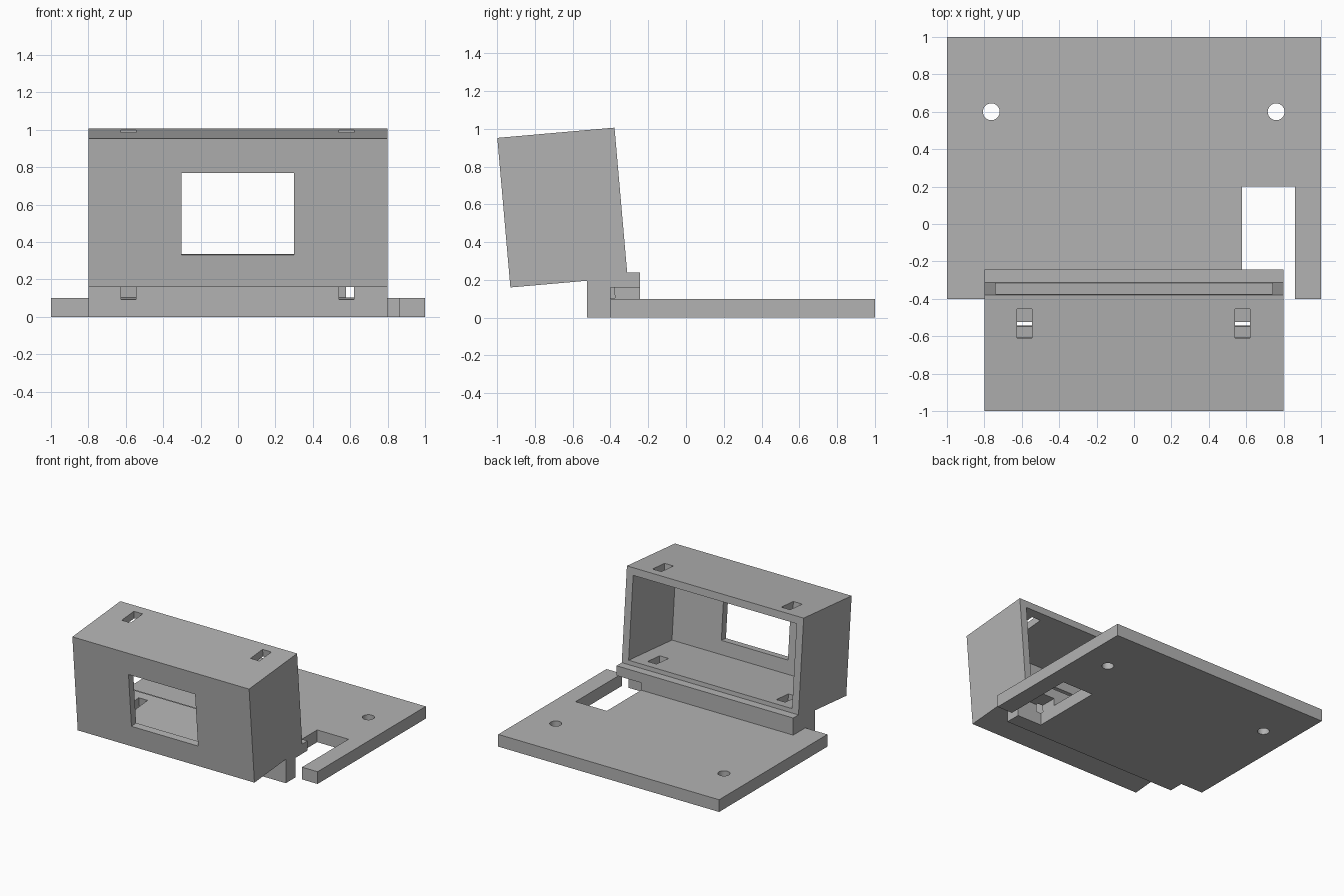
import bpy, bmesh, math
from mathutils import Matrix, Vector

cube = bpy.data.objects.get("Cube")
if cube:
    bpy.data.objects.remove(cube, do_unlink=True)

grey = bpy.data.materials.new("plain grey")
grey.use_nodes = True
colour = (0.45, 0.45, 0.45, 1)
grey.diffuse_color = colour
grey.node_tree.nodes["Principled BSDF"].inputs["Base Color"].default_value = colour

# Local frame of the tilted housing: origin at its lower front edge
TILT = Matrix.Translation((0, -0.93, 0.16)) @ Matrix.Rotation(math.radians(5), 4, 'X')


def add_object(name, bm, matrix=None):
    if matrix:
        bm.transform(matrix)
    bmesh.ops.recalc_face_normals(bm, faces=bm.faces)
    mesh = bpy.data.meshes.new(name)
    bm.to_mesh(mesh)
    bm.free()
    mesh.materials.append(grey)
    obj = bpy.data.objects.new(name, mesh)
    bpy.context.collection.objects.link(obj)
    return obj


def prism(name, outline, axis, start, end):
    """Extrude a flat outline along one axis."""
    bm = bmesh.new()
    verts = []
    for p in outline:
        co = list(p)
        co.insert(axis, start)
        verts.append(bm.verts.new(co))
    face = bm.faces.new(verts)
    new = bmesh.ops.extrude_face_region(bm, geom=[face])["geom"]
    shift = Vector((0, 0, 0))
    shift[axis] = end - start
    bmesh.ops.translate(bm, vec=shift, verts=[v for v in new if isinstance(v, bmesh.types.BMVert)])
    return add_object(name, bm)


def block(name, x, y, z, matrix=None):
    bm = bmesh.new()
    bmesh.ops.create_cube(bm, size=1)
    for v in bm.verts:
        v.co = [r[0] if c < 0 else r[1] for c, r in zip(v.co, (x, y, z))]
    return add_object(name, bm, matrix)


def cut(obj, cutters):
    for cutter in cutters:
        mod = obj.modifiers.new("cut", 'BOOLEAN')
        mod.operation = 'DIFFERENCE'
        mod.solver = 'EXACT'
        mod.object = cutter
        bpy.context.view_layer.objects.active = obj
        bpy.ops.object.modifier_apply(modifier=mod.name)


# Base plate with an open notch and two screw holes
plate = prism("base_plate", [(-1, -0.4), (0.577, -0.4), (0.577, 0.2), (0.86, 0.2),
                             (0.86, -0.4), (1, -0.4), (1, 1), (-1, 1)], 2, 0, 0.1)
holes = []
for x in (-0.763, 0.76):
    bm = bmesh.new()
    bmesh.ops.create_cone(bm, cap_ends=True, segments=48, radius1=0.045, radius2=0.045, depth=1)
    holes.append(add_object("hole_cutter", bm, Matrix.Translation((x, 0.6, 0))))
cut(plate, holes)

# Support wall under the housing
support = prism("support_wall", [(-0.524, 0), (-0.4, 0), (-0.4, 0.24), (-0.524, 0.21)], 0, -0.8, 0.8)

# Rear ledge, raised over the notch
ledge = prism("rear_ledge", [(-0.8, 0.1), (0.577, 0.1), (0.577, 0.16), (0.8, 0.16),
                             (0.8, 0.24), (-0.8, 0.24)], 1, -0.4, -0.244)

# Tilted housing, open at the back, with a front window
housing = block("housing", (-0.8, 0.8), (0, 0.623), (0, 0.795), TILT)
cavity = block("cavity_cutter", (-0.74, 0.74), (0.06, 0.8), (0.06, 0.735), TILT)
window = block("window_cutter", (-0.303, 0.3), (-0.1, 0.2), (0.172, 0.612), TILT)
cut(housing, [cavity, window])

# Strap slots through roof, floor and support
slots = [block("slot_cutter", (x - 0.04, x + 0.04), (0.39, 0.547), (-0.104, 0.9), TILT)
         for x in (-0.585, 0.581)]
for part in (housing, support, ledge):
    cut(part, slots)

for helper in holes + slots + [cavity, window]:
    bpy.data.objects.remove(helper, do_unlink=True)

# Flat faces with crisp edges, smooth only inside the round holes
for part in (plate, support, ledge, housing):
    bpy.ops.object.select_all(action='DESELECT')
    part.select_set(True)
    bpy.context.view_layer.objects.active = part
    bpy.ops.object.shade_smooth_by_angle(angle=math.radians(30))
